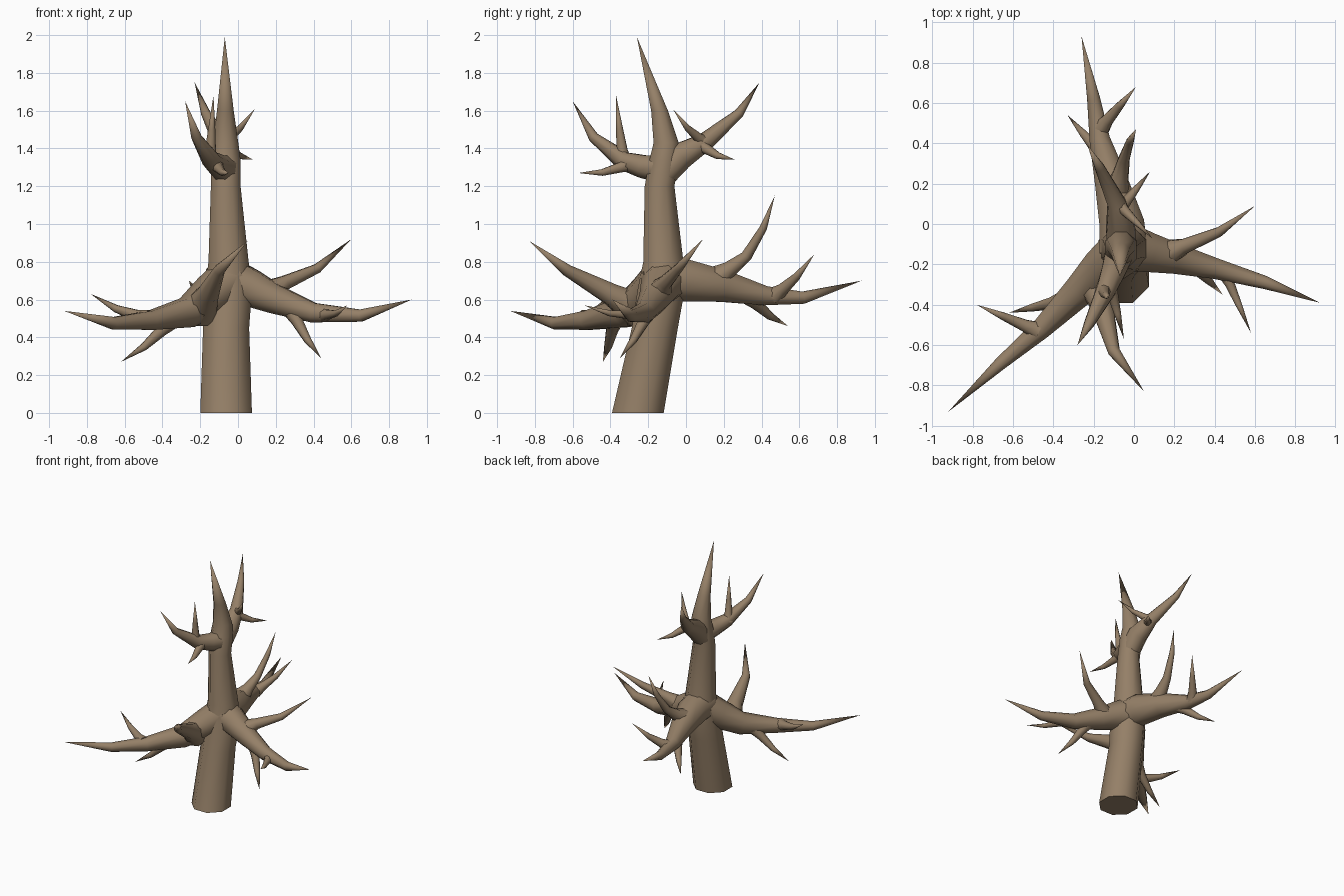
import bpy
import math
from mathutils import Vector

# Remove only the default cube
default_cube = bpy.data.objects.get("Cube")
if default_cube:
    bpy.data.objects.remove(default_cube, do_unlink=True)

# One bark colour for the whole tree
BARK_COLOUR = (0.30, 0.215, 0.137, 1.0)
bark = bpy.data.materials.new("bark_brown")
bark.use_nodes = True
bark.diffuse_color = BARK_COLOUR
shader = bark.node_tree.nodes["Principled BSDF"]
shader.inputs["Base Color"].default_value = BARK_COLOUR
shader.inputs["Roughness"].default_value = 0.9

SIDES = 8
UP = Vector((0, 0, 1))


def ring_axes(tangent, level):
    """Two axes of a cross-section; level keeps the section horizontal."""
    if level:
        return Vector((1, 0, 0)), Vector((0, 1, 0))
    side = tangent.cross(UP)
    if side.length < 0.01:
        side = Vector((1, 0, 0))
    side.normalize()
    return side, side.cross(tangent).normalized()


def limb(name, path, tip, level=False):
    """Tapered faceted limb through (x, y, z, radius) sections to a sharp tip."""
    centres = [Vector(section[:3]) for section in path]
    radii = [section[3] for section in path]
    centres.append(Vector(tip))
    verts, faces = [], []
    for i, radius in enumerate(radii):
        before = centres[max(i - 1, 0)]
        tangent = (centres[i + 1] - before).normalized()
        a, b = ring_axes(tangent, level)
        for k in range(SIDES):
            angle = math.tau * (k + 0.5) / SIDES
            offset = a * math.cos(angle) + b * math.sin(angle)
            verts.append(centres[i] + offset * radius)
    verts.append(centres[-1])
    last = len(verts) - 1
    final_ring = (len(radii) - 1) * SIDES
    for k in range(SIDES):
        n = (k + 1) % SIDES
        for start in range(0, final_ring, SIDES):
            end = start + SIDES
            faces.append((start + k, start + n, end + n, end + k))
        faces.append((final_ring + k, final_ring + n, last))
    faces.append(tuple(reversed(range(SIDES))))

    mesh = bpy.data.meshes.new(name)
    mesh.from_pydata([tuple(v) for v in verts], [], faces)
    mesh.materials.append(bark)
    obj = bpy.data.objects.new(name, mesh)
    bpy.context.collection.objects.link(obj)
    bpy.ops.object.select_all(action="DESELECT")
    obj.select_set(True)
    bpy.context.view_layer.objects.active = obj
    bpy.ops.object.shade_smooth_by_angle(angle=math.radians(55))
    return obj


def twig(name, base, tip, radius, sag=0.03):
    """Short thorn-like twig that flares at its base and curls upward."""
    base, tip = Vector(base), Vector(tip)
    near = base.lerp(tip, 0.2) - UP * sag * 0.5
    middle = base.lerp(tip, 0.55) - UP * sag
    path = [(*base, radius), (*near, radius * 0.65), (*middle, radius * 0.42)]
    return limb(name, path, tip)


# Leaning trunk, ending in a tall spire
limb("trunk", [
    (-.063, -.255, 0, .148), (-.063, -.165, .45, .132),
    (-.05, -.13, .66, .135), (-.05, -.12, .8, .115),
    (-.065, -.14, 1.2, .085), (-.065, -.115, 1.34, .085),
    (-.065, -.105, 1.43, .072), (-.067, -.14, 1.6, .048),
], (-.07, -.26, 1.99), level=True)

# Three great lower boughs
limb("right_bough", [
    (-.04, -.12, .7, .13), (-.15, -.21, .62, .11),
    (-.27, -.33, .53, .085), (-.46, -.52, .49, .055),
    (-.66, -.69, .475, .035),
], (-.92, -.93, .54))
limb("left_bough", [
    (-.05, -.11, .7, .13), (.07, -.14, .66, .105),
    (.2, -.17, .6, .082), (.4, -.22, .53, .056),
    (.65, -.29, .515, .035),
], (.92, -.39, .6))
limb("back_bough", [
    (-.05, -.14, .71, .13), (-.06, 0, .7, .12),
    (-.11, .2, .67, .09), (-.17, .42, .62, .055),
    (-.2, .62, .61, .035),
], (-.26, .93, .7))

# Rising branch at the front, and tall branches at the side and back
limb("front_branch", [
    (-.21, -.25, .54, .1), (-.16, -.4, .63, .06),
    (-.1, -.63, .755, .032),
], (.05, -.83, .91))
limb("left_rising_branch", [
    (.15, -.15, .63, .075), (.25, -.11, .69, .04),
    (.42, -.04, .765, .026),
], (.6, .09, .92))
limb("back_rising_branch", [
    (-.1, .13, .69, .085), (-.07, .23, .76, .045),
    (-.05, .32, .83, .03), (-.02, .41, .98, .02),
], (.01, .47, 1.15))

# Upper crown limbs
limb("crown_front_limb", [
    (-.065, -.12, 1.29, .08), (-.1, -.23, 1.305, .065),
    (-.14, -.33, 1.335, .052), (-.22, -.49, 1.46, .028),
], (-.28, -.6, 1.65))
limb("crown_back_limb", [
    (-.065, -.12, 1.26, .075), (-.065, -.03, 1.36, .078),
    (-.085, .1, 1.435, .05), (-.17, .28, 1.585, .026),
], (-.23, .39, 1.75))

# Twigs: name, base, tip, base radius
TWIGS = [
    ("right_bough_outer_twig", (-.48, -.53, .5), (-.78, -.4, .63), .05),
    ("right_bough_lower_twig", (-.35, -.38, .49), (-.62, -.44, .27), .05),
    ("left_bough_outer_twig", (.45, -.24, .52), (.58, -.54, .57), .04),
    ("left_bough_lower_twig", (.28, -.19, .55), (.44, -.35, .29), .05),
    ("back_bough_upper_twig", (-.17, .47, .62), (.01, .68, .84), .05),
    ("back_bough_lower_twig", (-.15, .33, .62), (-.33, .54, .46), .05),
    ("crown_front_upper_twig", (-.15, -.33, 1.33), (-.13, -.37, 1.68), .045),
    ("crown_front_lower_twig", (-.12, -.29, 1.32), (-.05, -.57, 1.27), .045),
    ("crown_back_lower_twig", (-.08, .06, 1.43), (.08, .26, 1.34), .045),
    ("crown_back_upper_twig", (-.08, .1, 1.43), (.09, -.07, 1.61), .04),
]
for name, base, tip, radius in TWIGS:
    twig(name, base, tip, radius, sag=0.02)
